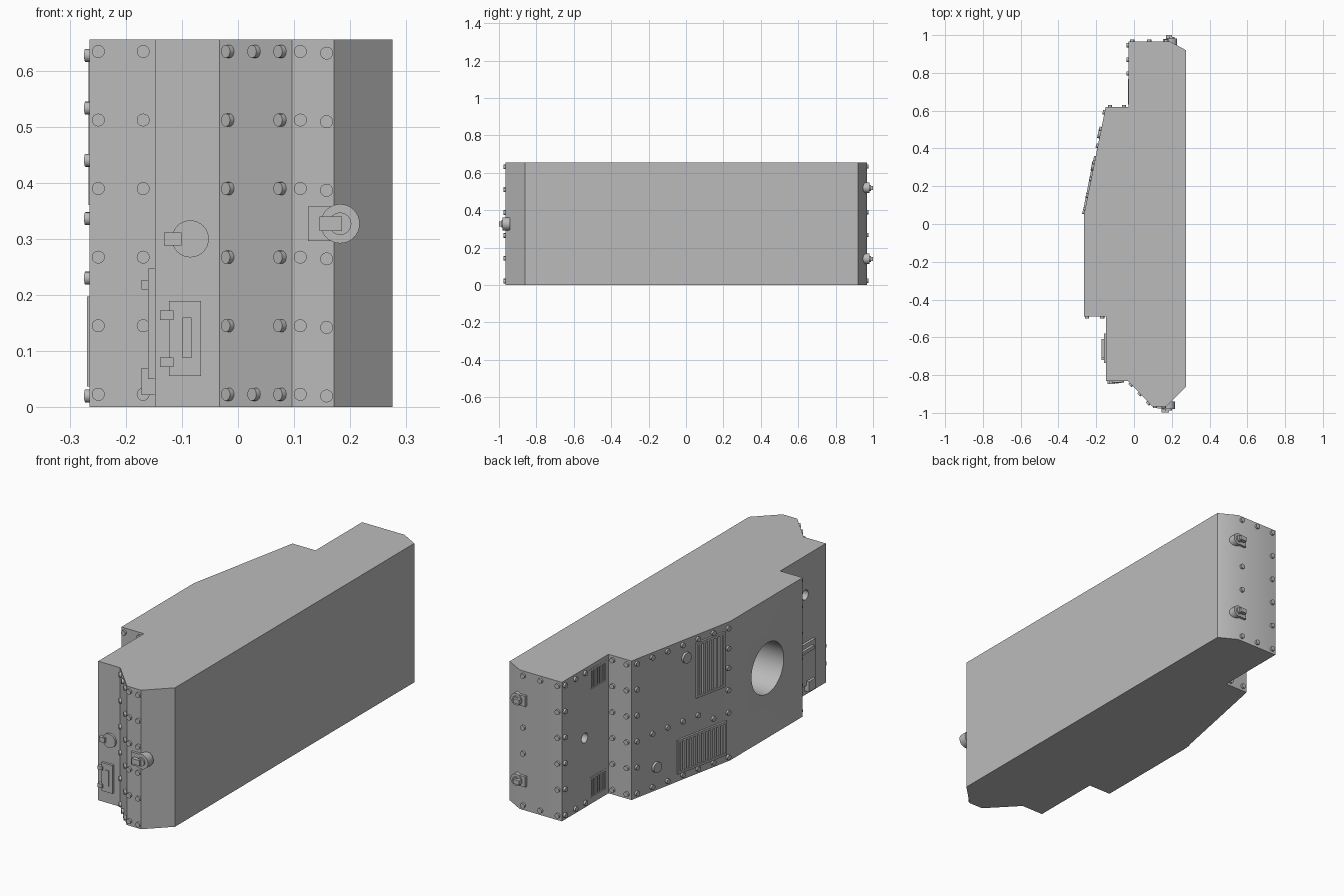
import bpy, bmesh
from mathutils import Matrix, Vector

if "Cube" in bpy.data.objects:
    bpy.data.objects.remove(bpy.data.objects["Cube"])

HEIGHT = 0.655
grey = bpy.data.materials.new("plain grey")
grey.use_nodes = True
grey.diffuse_color = (0.5, 0.5, 0.5, 1)
grey.node_tree.nodes["Principled BSDF"].inputs["Base Color"].default_value = (0.5, 0.5, 0.5, 1)

# Plan outline of the hull, counter-clockwise
outline = [Vector(p) for p in (
    (0.275, -0.862), (0.275, 0.92), (0.19, 0.967), (-0.03, 0.967), (-0.03, 0.62),
    (-0.15, 0.62), (-0.265, 0.05), (-0.265, -0.49), (-0.148, -0.49), (-0.148, -0.83),
    (-0.033, -0.83), (0.096, -0.965), (0.171, -0.965))]
BACK, REAR_SIDE, STEP, SLANT, FLAT, NOTCH, FRONT_SIDE, FRONT, SLOPE, NOSE = range(2, 12)


def frame(wall):
    """Matrix of a wall: x runs along it, y is up, z points outward."""
    a, b = outline[wall], outline[(wall + 1) % len(outline)]
    t = (b - a).normalized()
    return Matrix(((t.x, 0, t.y, a.x), (t.y, 0, -t.x, a.y), (0, 1, 0, 0), (0, 0, 0, 1)))


def box(bm, wall, u0, u1, z0, z1, h0, h1):
    m = Matrix.Translation(((u0 + u1) / 2, (z0 + z1) / 2, (h0 + h1) / 2))
    size = Matrix.Diagonal((abs(u1 - u0), z1 - z0, h1 - h0, 1))
    bmesh.ops.create_cube(bm, size=1, matrix=frame(wall) @ m @ size)


def disc(bm, wall, u, z, r, h0, h1, sides=16):
    m = frame(wall) @ Matrix.Translation((u, z, (h0 + h1) / 2))
    bmesh.ops.create_cone(bm, cap_ends=True, segments=sides, radius1=r, radius2=r,
                          depth=h1 - h0, matrix=m)


def finish(name, bm, smooth=True):
    bmesh.ops.recalc_face_normals(bm, faces=bm.faces)
    mesh = bpy.data.meshes.new(name)
    bm.to_mesh(mesh)
    bm.free()
    mesh.materials.append(grey)
    obj = bpy.data.objects.new(name, mesh)
    bpy.context.collection.objects.link(obj)
    if smooth:
        bpy.ops.object.select_all(action='DESELECT')
        obj.select_set(True)
        bpy.context.view_layer.objects.active = obj
        bpy.ops.object.shade_smooth_by_angle()
    return obj


# Hull
bm = bmesh.new()
base = bm.faces.new([bm.verts.new((p.x, p.y, 0)) for p in outline])
ext = bmesh.ops.extrude_face_region(bm, geom=[base])
bmesh.ops.translate(bm, vec=(0, 0, HEIGHT), verts=[v for v in ext["geom"] if isinstance(v, bmesh.types.BMVert)])
hull = finish("hull", bm, smooth=False)

# Grilles: wall, along start and end, bottom, top, slats, frame height
grilles = {
    "upper_slant_grille": (SLANT, 0.378, 0.546, 0.36, 0.62, 6, 0.009),
    "lower_slant_grille": (SLANT, 0.267, 0.556, 0.037, 0.197, 12, 0.009),
    "upper_rear_grille": (REAR_SIDE, 0.2, 0.335, 0.53, 0.635, 7, 0.001),
    "lower_rear_grille": (REAR_SIDE, 0.2, 0.335, 0.02, 0.125, 7, 0.001)}

# Cut the round openings and grille pockets
bm = bmesh.new()
disc(bm, FLAT, 0.279, 0.328, 0.12, -0.3, 0.05, 48)
disc(bm, REAR_SIDE, 0.17, 0.328, 0.023, -0.1, 0.03, 24)
disc(bm, FRONT_SIDE, 0.187, 0.47, 0.023, -0.1, 0.03, 24)
for wall, u0, u1, z0, z1, slats, rim in grilles.values():
    box(bm, wall, u0 + 0.01, u1 - 0.01, z0 + 0.01, z1 - 0.01, -0.012, 0.02)
cutter = finish("opening_cutter", bm)
cutter.hide_render = True
mod = hull.modifiers.new("openings", 'BOOLEAN')
mod.operation, mod.solver, mod.object = 'DIFFERENCE', 'EXACT', cutter
bpy.ops.object.select_all(action='DESELECT')
hull.select_set(True)
bpy.context.view_layer.objects.active = hull
bpy.ops.object.modifier_apply(modifier=mod.name)
bpy.data.objects.remove(cutter)
bpy.ops.object.shade_smooth_by_angle()

# Grille frames and slats
for name, (wall, u0, u1, z0, z1, slats, rim) in grilles.items():
    bm = bmesh.new()
    w = 0.011
    for a, b in ((u0, u0 + w), (u1 - w, u1)):
        box(bm, wall, a, b, z0, z1, -0.004, rim)
    for a, b in ((z0, z0 + w), (z1 - w, z1)):
        box(bm, wall, u0 + w, u1 - w, a, b, -0.004, rim)
    pitch = (u1 - u0 - 2 * w) / slats
    for i in range(slats):
        c = u0 + w + (i + 0.5) * pitch
        box(bm, wall, c - pitch * 0.3, c + pitch * 0.3, z0 + w, z1 - w, -0.013, rim - 0.003)
    finish(name, bm, smooth=False)

# Rivets
rows = [0.023 + 0.1222 * i for i in range(6)]
ends = [rows[0], rows[-1]]
inner = [z for i, z in enumerate(rows) if i not in (1, 4)]


def rivets(name, wall, *columns):
    bm = bmesh.new()
    for us, zs in columns:
        for u in us:
            for z in zs:
                disc(bm, wall, u, z, 0.0115, -0.004, 0.01)
    finish(name, bm)


rivets("notch_rivets", NOTCH, ((0.016, 0.096), rows))
rivets("slope_rivets", SLOPE, ((0.026, 0.161), rows), ((0.094,), ends))
rivets("nose_rivets", NOSE, ((0.015,), rows), ((0.062,), [z - 0.003 for z in rows]))
rivets("back_rivets", BACK, ((0.02,), inner), ((0.2,), rows), ((0.11,), ends))
rivets("step_rivets", STEP, ((0.023, 0.097), rows))
rivets("rear_side_rivets", REAR_SIDE, ((0.02,), rows), ((0.097, 0.17), ends))
rivets("slant_rivets", SLANT,
       ((0.03,), rows),
       ([0.12 + 0.09 * i for i in range(5)], ends),
       ((0.12, 0.21, 0.3, 0.39), (0.275,)),
       ((0.48,), (0.23,)),
       ((0.568,), (0.02, 0.23, 0.336, 0.44, 0.533, 0.627)))

# Round caps on the slanted wall
bm = bmesh.new()
for u, z in ((0.32, 0.57), (0.145, 0.11)):
    disc(bm, SLANT, u, z, 0.025, -0.005, 0.012, 24)
finish("slant_caps", bm)

# Round cover with latch on the front
bm = bmesh.new()
disc(bm, FRONT, 0.063, 0.3, 0.033, -0.005, 0.01, 32)
box(bm, FRONT, 0.016, 0.047, 0.288, 0.311, -0.002, 0.018)
finish("front_round_cover", bm)

# Front hatch with hinges and a slot bar
bm = bmesh.new()
box(bm, FRONT, 0.025, 0.082, 0.056, 0.189, -0.002, 0.011)
box(bm, FRONT, 0.049, 0.065, 0.088, 0.16, 0.005, 0.015)
for z in (0.072, 0.155):
    box(bm, FRONT, 0.009, 0.033, z, z + 0.017, -0.002, 0.017)
finish("front_hatch", bm, smooth=False)

# Side hatch with handle and foot block
bm = bmesh.new()
box(bm, FRONT_SIDE, 0.09, 0.245, 0.05, 0.247, -0.002, 0.012)
box(bm, FRONT_SIDE, 0.12, 0.22, 0.21, 0.227, 0.005, 0.024)
box(bm, FRONT_SIDE, 0.18, 0.23, 0.022, 0.07, -0.002, 0.024)
finish("side_hatch", bm, smooth=False)


# Lifting hooks wrapped over the wall edge
def hook(name, wall, edge, way, z, s):
    bm = bmesh.new()
    box(bm, wall, edge - way * 0.046 * s, edge, z - 0.031 * s, z + 0.031 * s, -0.005, 0.012)
    disc(bm, wall, edge + way * 0.011 * s, z, 0.035 * s, -0.025, 0.015, 32)
    disc(bm, wall, edge + way * 0.011 * s, z, 0.02 * s, 0.01, 0.022, 24)
    box(bm, wall, edge - way * 0.026 * s, edge + way * 0.014 * s,
        z - 0.013 * s, z + 0.013 * s, 0.005, 0.034)
    finish(name, bm)


hook("front_hook", NOSE, 0.075, 1, 0.327, 1)
hook("upper_back_hook", BACK, 0, -1, 0.52, 0.8)
hook("lower_back_hook", BACK, 0, -1, 0.14, 0.8)
